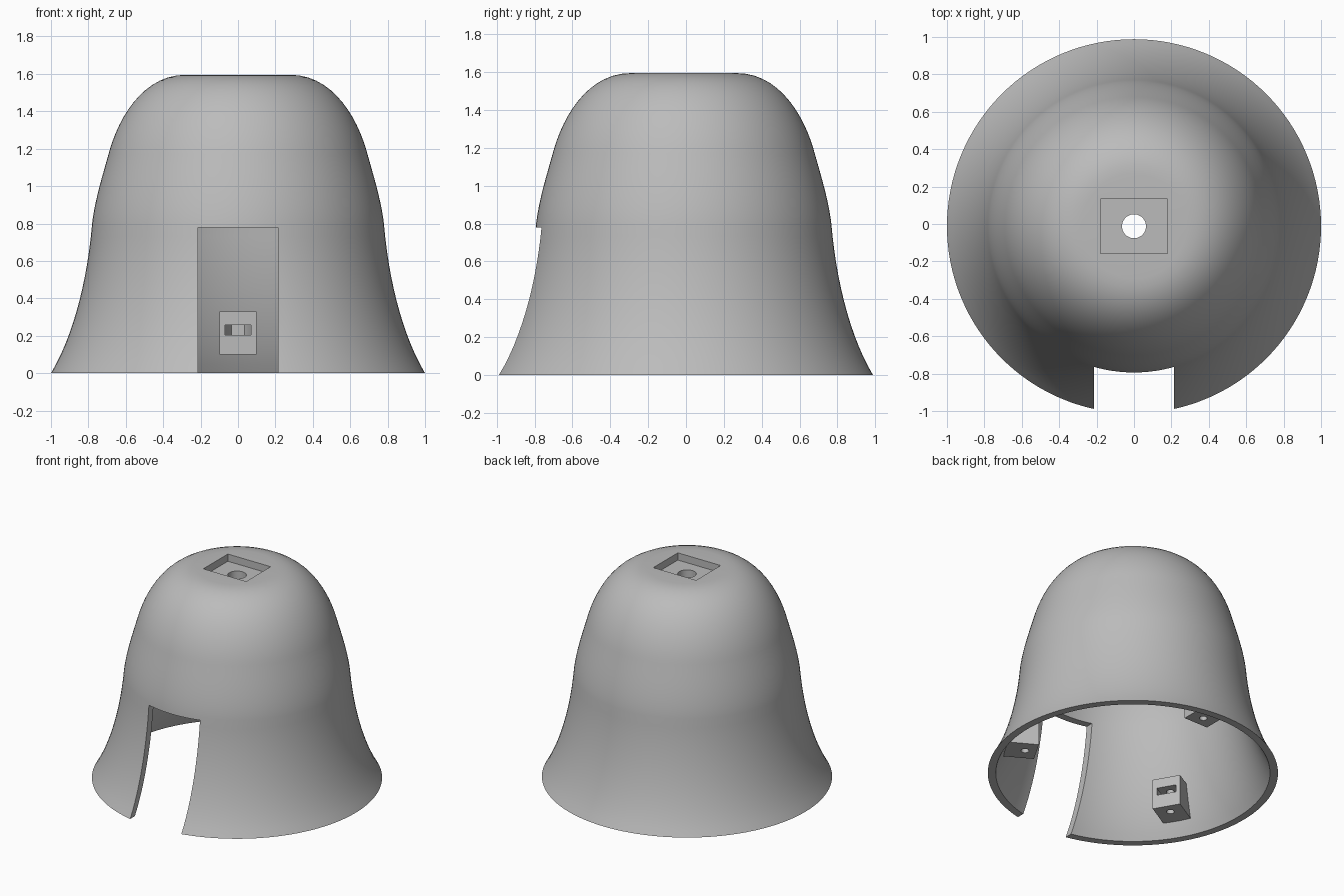
import bpy, bmesh, math
from mathutils import Vector, Matrix
from mathutils.geometry import interpolate_bezier

if "Cube" in bpy.data.objects:
    bpy.data.objects.remove(bpy.data.objects["Cube"])

AXIS_Y = -0.012      # bell axis, offset so the notched body is centred
WALL = 0.055

grey = bpy.data.materials.new("plain grey")
grey.use_nodes = True
grey.diffuse_color = (0.5, 0.5, 0.5, 1)
grey.node_tree.nodes["Principled BSDF"].inputs["Base Color"].default_value = (0.5, 0.5, 0.5, 1)


def new_object(name, bm):
    bmesh.ops.recalc_face_normals(bm, faces=bm.faces)
    mesh = bpy.data.meshes.new(name)
    bm.to_mesh(mesh)
    bm.free()
    mesh.materials.append(grey)
    obj = bpy.data.objects.new(name, mesh)
    bpy.context.collection.objects.link(obj)
    return obj


def prism(name, points, direction):
    """Extrude a closed outline along a direction."""
    bm = bmesh.new()
    face = bm.faces.new([bm.verts.new(p) for p in points])
    out = bmesh.ops.extrude_face_region(bm, geom=[face])["geom"]
    verts = [v for v in out if isinstance(v, bmesh.types.BMVert)]
    bmesh.ops.translate(bm, vec=direction, verts=verts)
    return new_object(name, bm)


def box(name, x, y, z):
    """Box from half width x and (low, high) ranges in y and z."""
    outline = [(-x, y[0], z[0]), (x, y[0], z[0]), (x, y[1], z[0]), (-x, y[1], z[0])]
    return prism(name, outline, (0, 0, z[1] - z[0]))


def cylinder(name, radius, y, z):
    bm = bmesh.new()
    bmesh.ops.create_cone(bm, cap_ends=True, segments=48, radius1=radius, radius2=radius,
                          depth=z[1] - z[0], matrix=Matrix.Translation((0, y, sum(z) / 2)))
    return new_object(name, bm)


def cut(obj, cutters):
    """Subtract the cutters, bake the result and shade it."""
    for c in cutters:
        mod = obj.modifiers.new("cut", 'BOOLEAN')
        mod.operation, mod.solver, mod.object = 'DIFFERENCE', 'EXACT', c
    bpy.context.view_layer.update()
    deps = bpy.context.evaluated_depsgraph_get()
    baked = bpy.data.meshes.new_from_object(obj.evaluated_get(deps))
    obj.modifiers.clear()
    obj.data = baked
    for c in cutters:
        bpy.data.objects.remove(c)
    bpy.ops.object.select_all(action='DESELECT')
    obj.select_set(True)
    bpy.context.view_layer.objects.active = obj
    bpy.ops.object.shade_smooth_by_angle(angle=math.radians(30))


def curve(pieces, steps=14):
    """Chain of bezier pieces as (radius, height) points."""
    pts = []
    for a, ha, hb, b in pieces:
        part = interpolate_bezier(Vector(a), Vector(ha), Vector(hb), Vector(b), steps)
        pts += part[1:] if pts else part
    return pts


# Bell shell: flared skirt, straight side, rounded shoulder
skirt = [(1, 0), (0.88, 0.2), (0.805, 0.5), (0.78, 0.8)]
side = [(0.78, 0.8), (0.765, 0.93), (0.72, 1.07), (0.684, 1.2)]
shoulder = [(0.684, 1.2), (0.63, 1.38), (0.5, 1.595), (0.28, 1.595)]
inner_shoulder = [(0.684, 1.2), (0.645, 1.34), (0.5, 1.46), (0.3, 1.46)]
outer = curve([skirt, side, shoulder]) + [Vector((0, 1.595))]
inner = [p - Vector((WALL, 0)) for p in curve([skirt, side, inner_shoulder])] + [Vector((0, 1.46))]

bm = bmesh.new()
verts = [bm.verts.new((r, 0, z)) for r, z in outer[::-1] + inner]
edges = [bm.edges.new(pair) for pair in zip(verts, verts[1:])]
bmesh.ops.spin(bm, geom=verts + edges, cent=(0, 0, 0), axis=(0, 0, 1),
               angle=math.tau, steps=128, use_merge=False)
bmesh.ops.remove_doubles(bm, verts=bm.verts, dist=0.0001)
shell = new_object("bell_shell", bm)
shell_cutters = [
    box("notch_cutter", 0.215, (-1.5, -0.3), (-0.5, 0.78)),
    box("recess_cutter", 0.18, (-0.147, 0.147), (1.54, 1.8)),
    cylinder("top_hole_cutter", 0.064, 0, (1.3, 1.7)),
]
cut(shell, shell_cutters)
shell.location.y = AXIS_Y

# Mounting block: wedge against the wall, with a nut slot and a screw hole
SCREW_Y = 0.755
block = prism("back_mounting_block",
              [(-0.1, 0.675, 0.1), (-0.1, 0.915, 0.1), (-0.1, 0.835, 0.33), (-0.1, 0.675, 0.33)],
              (0.2, 0, 0))
slot = [(-0.07, 0.5), (0.07, 0.5)]
slot += [(0.07 * math.cos(k * math.pi / 3), SCREW_Y + 0.07 * math.sin(k * math.pi / 3)) for k in range(4)]
cut(block, [
    prism("nut_slot_cutter", [(x, y, 0.203) for x, y in slot], (0, 0, 0.055)),
    cylinder("screw_hole_cutter", 0.027, SCREW_Y, (0, 0.29)),
])
block.location.y = AXIS_Y

# Two more blocks spaced evenly round the wall
for name, turn in (("right_mounting_block", 120), ("left_mounting_block", 240)):
    other = block.copy()
    other.name = name
    other.rotation_euler.z = math.radians(turn)
    bpy.context.collection.objects.link(other)
